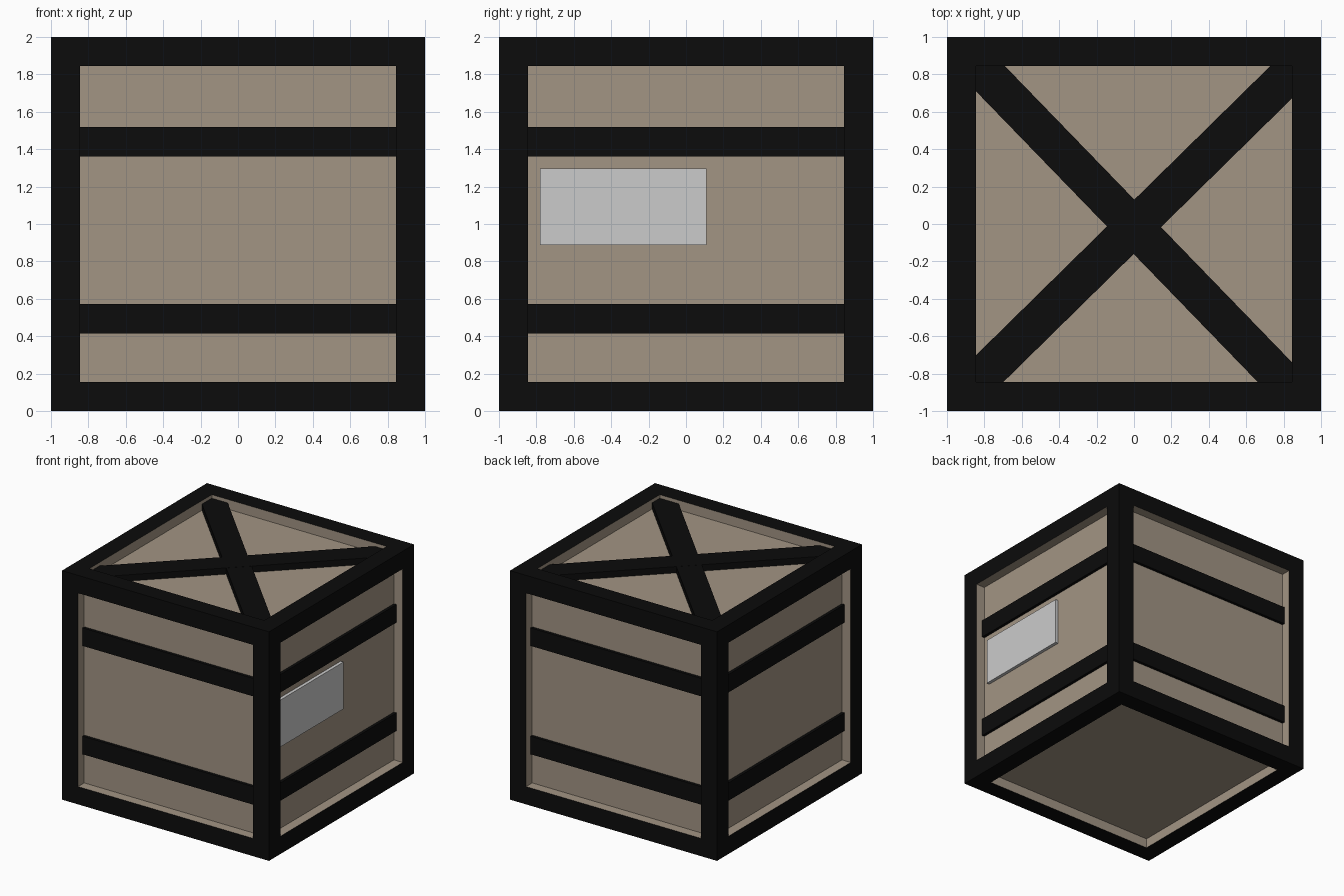
import bpy, bmesh
from math import radians, pi
from mathutils import Matrix

if "Cube" in bpy.data.objects:
    bpy.data.objects.remove(bpy.data.objects["Cube"])

RIM, DEPTH = 0.155, 0.085      # frame width, panel recess


def material(name, rgb):
    m = bpy.data.materials.new(name)
    m.diffuse_color = (*rgb, 1)
    m.use_nodes = True
    m.node_tree.nodes["Principled BSDF"].inputs["Base Color"].default_value = m.diffuse_color
    return m


wood = material("wood", (0.362, 0.298, 0.23))
black = material("black_trim", (0.0035, 0.0035, 0.0035))


def box(name, size, matrix, mat=None):
    bm = bmesh.new()
    bmesh.ops.create_cube(bm, size=1)
    bm.transform(matrix @ Matrix.Diagonal((*size, 1)))
    me = bpy.data.meshes.new(name)
    bm.to_mesh(me)
    bm.free()
    if mat:
        me.materials.append(mat)
    ob = bpy.data.objects.new(name, me)
    bpy.context.collection.objects.link(ob)
    return ob


# Crate body: black rims around six recessed wooden panels
body = box("crate_body", (2, 2, 2), Matrix.Translation((0, 0, 1)), wood)
body.data.materials.append(black)
bm = bmesh.new()
bm.from_mesh(body.data)
panels = bm.faces[:]
rims = bmesh.ops.inset_individual(bm, faces=panels, thickness=RIM, use_even_offset=True)["faces"]
for f in rims:
    f.material_index = 1
floors = bmesh.ops.extrude_discrete_faces(bm, faces=panels)["faces"]
for f in floors:
    bmesh.ops.translate(bm, verts=f.verts[:], vec=-f.normal * DEPTH)
bm.to_mesh(body.data)
bm.free()

# Two horizontal bars on each of the four sides, ends buried in the frame
for i, side in enumerate(("front", "right", "back", "left")):
    turn = Matrix.Rotation(i * pi / 2, 4, "Z")
    for level, z in (("lower", 0.494), ("upper", 1.44)):
        box(f"{side}_{level}_bar", (1.72, 0.06, 0.157),
            turn @ Matrix.Translation((0, -0.91, z)), black)

# Crossed braces on the lid
for name, angle, top in (("lid_brace_a", 44.5, 1.97), ("lid_brace_b", -45.9, 1.969)):
    box(name, (2.46, 0.205, 0.08),
        Matrix.Translation((0, -0.015, top - 0.04)) @ Matrix.Rotation(radians(angle), 4, "Z"), black)

# Grey plate on the right side
box("side_plate", (0.05, 0.89, 0.41), Matrix.Translation((0.918, -0.335, 1.093)))
